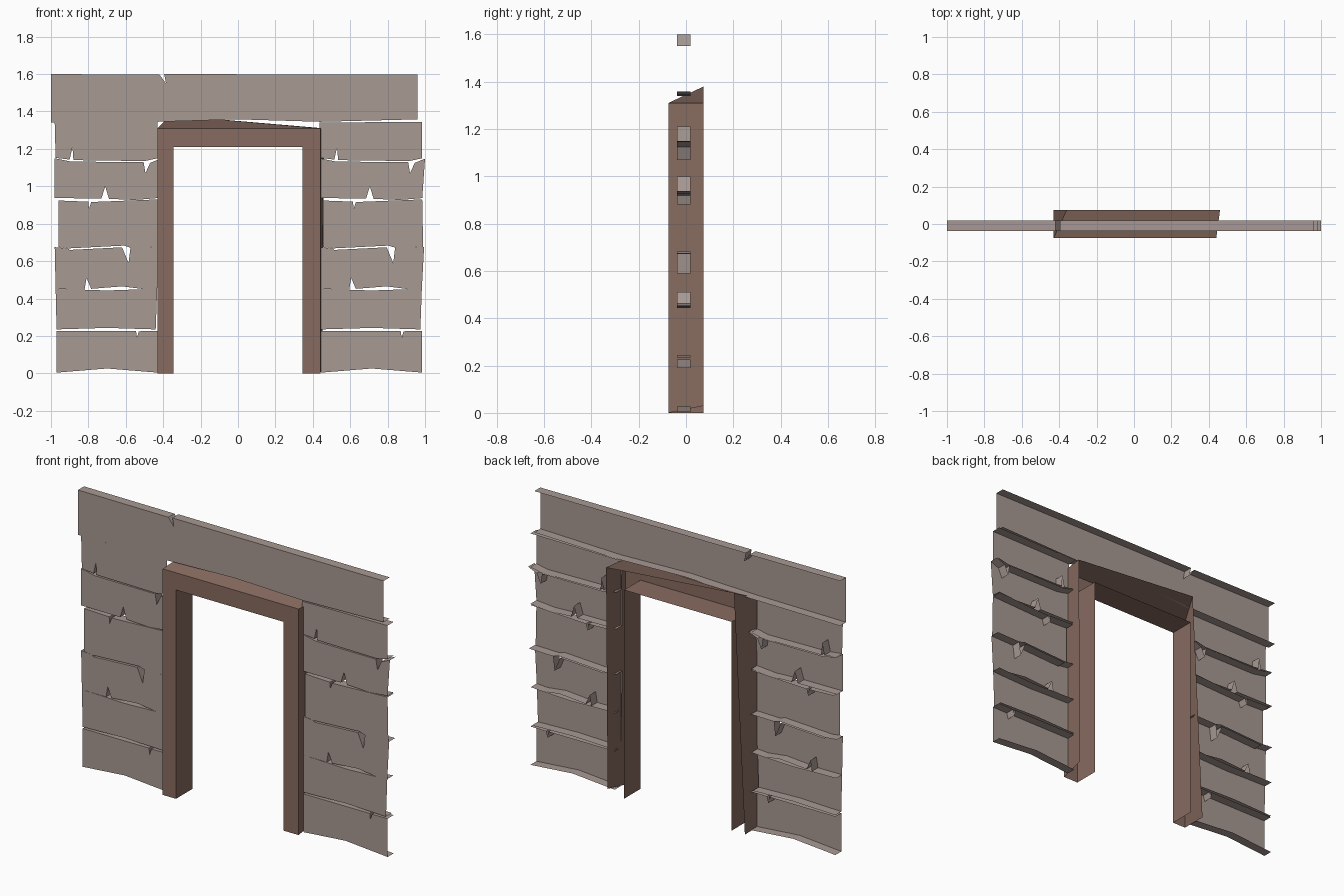
import bpy

if "Cube" in bpy.data.objects:
    bpy.data.objects.remove(bpy.data.objects["Cube"])

def material(name, rgb):
    m = bpy.data.materials.new(name)
    m.diffuse_color = (*rgb, 1)
    m.use_nodes = True
    m.node_tree.nodes["Principled BSDF"].inputs["Base Color"].default_value = m.diffuse_color
    return m

PLANK = material("weathered_grey_brown", (0.392, 0.319, 0.292))
WOOD = material("dark_brown_wood", (0.242, 0.147, 0.115))
FRONT, BACK = -0.037, 0.018      # plank face and rear lip of its edges
DEPTH = 0.075                    # half depth of the door frame

def add_mesh(name, verts, faces, mat):
    me = bpy.data.meshes.new(name)
    me.from_pydata(verts, [], faces)
    me.materials.append(mat)
    me.update()
    ob = bpy.data.objects.new(name, me)
    bpy.context.collection.objects.link(ob)
    return ob

def plank(name, top, bottom, dx=0.0):
    """Open-backed board: front sheet with lips on the top and bottom edges.
    top and bottom both run left to right; the ends stay open."""
    outline = bottom + top[::-1]
    n, nb = len(outline), len(bottom)
    verts = [(x + dx, FRONT, z) for x, z in outline]
    verts += [(x + dx, BACK, z) for x, z in outline]
    faces = [tuple(range(n))]
    for i in range(n - 1):
        if i != nb - 1:          # skip the right end
            faces.append((i + 1, i, i + n, i + 1 + n))
    return add_mesh(name, verts, faces, PLANK)

# Full-width board above the door
plank("top_plank",
      [(-1, 1.6), (-.42, 1.597), (-.385, 1.55), (-.395, 1.6), (.96, 1.597)],
      [(-1, 1.34), (-.8, 1.342), (-.43, 1.345), (0, 1.358), (.44, 1.345), (.96, 1.358)])

# Side boards, top edge and bottom edge, with split notches
tops = [
    [(-.98, 1.34), (-.8, 1.342), (-.43, 1.345)],
    [(-.98, 1.15), (-.89, 1.132), (-.505, 1.13), (-.495, 1.07), (-.47, 1.125), (-.415, 1.148)],
    [(-.96, .924), (-.8, .918), (-.797, .88), (-.785, .916), (-.43, .93)],
    [(-.98, .675), (-.91, .668), (-.9, .66), (-.62, .674), (-.585, .59), (-.575, .672), (-.42, .675)],
    [(-.975, .45), (-.82, .447), (-.7, .443), (-.5, .45), (-.432, .455)],
    [(-.97, .226), (-.545, .226), (-.54, .19), (-.53, .225), (-.43, .226)],
]
bottoms = [
    [(-.975, 1.152), (-.9, 1.143), (-.885, 1.21), (-.88, 1.14), (-.5, 1.135), (-.43, 1.15)],
    [(-.98, .937), (-.73, .935), (-.71, 1.0), (-.69, .933), (-.55, .927), (-.43, .937)],
    [(-.96, .675), (-.91, .668), (-.61, .683), (-.575, .672), (-.425, .675)],
    [(-.975, .45), (-.82, .449), (-.81, .51), (-.785, .452), (-.62, .465), (-.5, .45), (-.432, .455)],
    [(-.97, .235), (-.7, .243), (-.44, .235)],
    [(-.97, .004), (-.7, .026), (-.43, .004)],
]
for side, dx in (("left", 0.0), ("right", 1.415)):
    for i, (t, b) in enumerate(zip(tops, bottoms)):
        plank(f"{side}_plank_{i + 1}", t, b, dx)

# Door frame: front, outer and inner panels, open at the back
outer_front = [(-.43, 0), (-.43, 1.31), (.44, 1.31), (.44, 0)]
outer_back = [(-.43, 0), (-.36, 1.38), (.46, 1.31), (.45, .03)]
inner = [(-.345, 0), (-.345, 1.21), (.345, 1.21), (.345, 0)]
rings = [(outer_back, DEPTH), (outer_front, -DEPTH), (inner, -DEPTH), (inner, DEPTH)]
verts = [(x, y, z) for ring, y in rings for x, z in ring]
faces = []
for r in range(3):
    for i in range(3):
        a, b = r * 4 + i, (r + 1) * 4 + i
        faces.append((a, b, b + 1, a + 1))
add_mesh("door_frame", verts, faces, WOOD)
